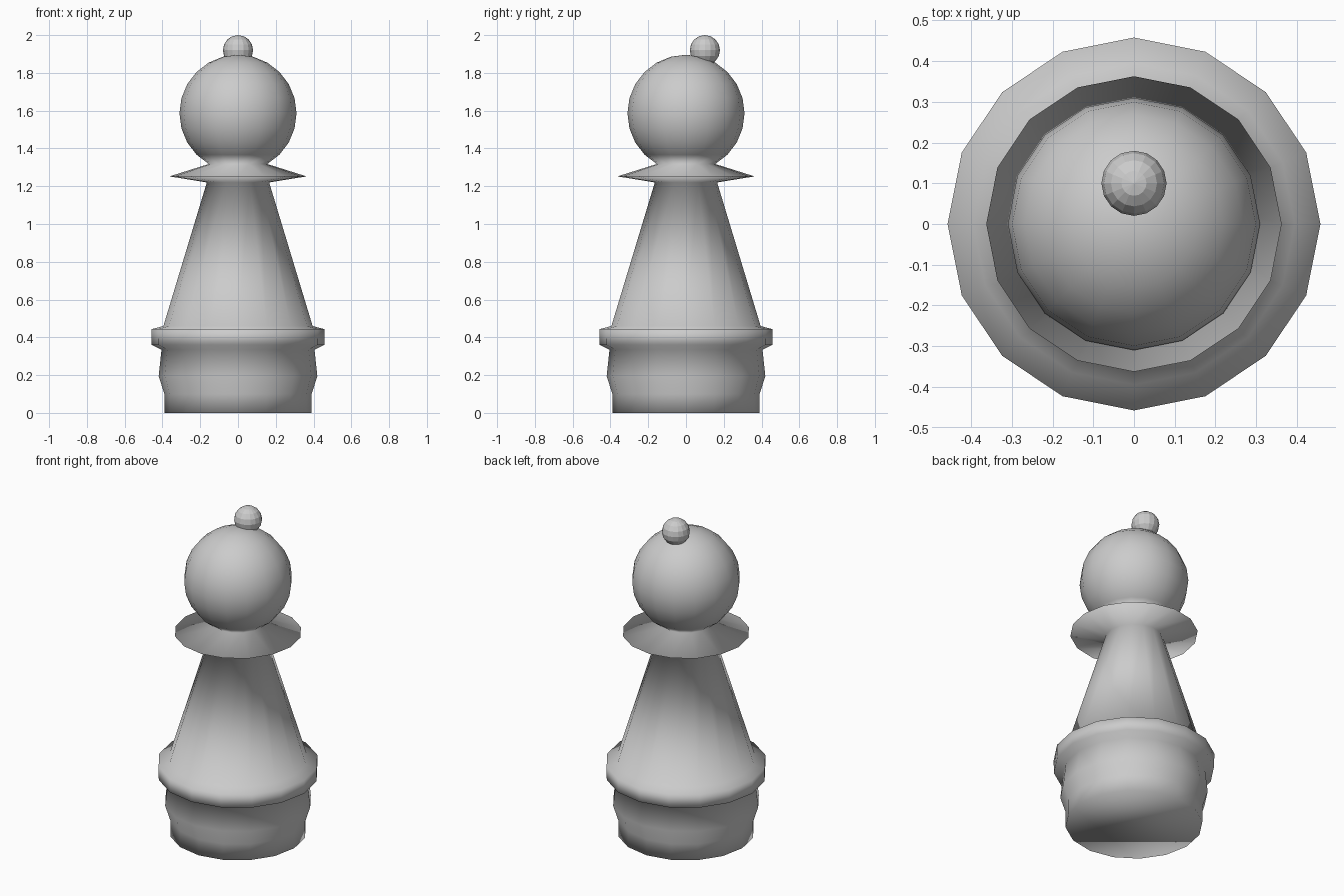
import bpy, bmesh, math

if "Cube" in bpy.data.objects:
    bpy.data.objects.remove(bpy.data.objects["Cube"])

SIDES = 16

grey = bpy.data.materials.new("light grey")
grey.diffuse_color = (0.6, 0.6, 0.6, 1)
grey.use_nodes = True
grey.node_tree.nodes["Principled BSDF"].inputs["Base Color"].default_value = grey.diffuse_color


def finish(bm, name, smooth):
    bmesh.ops.recalc_face_normals(bm, faces=bm.faces)
    for f in bm.faces:
        f.smooth = smooth
    mesh = bpy.data.meshes.new(name)
    bm.to_mesh(mesh)
    bm.free()
    mesh.materials.append(grey)
    obj = bpy.data.objects.new(name, mesh)
    bpy.context.collection.objects.link(obj)
    return obj


def lathe(name, profile):
    """Revolve (radius, height) points; the last point is the pole."""
    bm = bmesh.new()
    rings = []
    for r, z in profile[:-1]:
        rings.append([bm.verts.new((r * math.cos(2 * math.pi * i / SIDES),
                                    r * math.sin(2 * math.pi * i / SIDES), z))
                      for i in range(SIDES)])
    for a, b in zip(rings, rings[1:]):
        for i in range(SIDES):
            j = (i + 1) % SIDES
            bm.faces.new((a[i], a[j], b[j], b[i]))
    bm.faces.new(rings[0][::-1])
    pole = bm.verts.new((0, 0, profile[-1][1]))
    for i in range(SIDES):
        bm.faces.new((rings[-1][i], rings[-1][(i + 1) % SIDES], pole))
    return finish(bm, name, True)


# Body: stepped base, tapering stem, thin collar
profile = [(0.39, 0), (0.39, 0.1), (0.42, 0.195), (0.405, 0.335),
           (0.457, 0.36), (0.458, 0.443), (0.395, 0.46),
           (0.165, 1.22), (0.363, 1.252)]

# Round head continues from the neck up to the pole
for deg in range(150, -1, -15):
    t = math.radians(deg)
    profile.append((0.31 * math.sin(t), 1.586 + 0.31 * math.cos(t)))
lathe("pawn_body", profile)

# Small faceted ball set towards the back of the head
bm = bmesh.new()
bmesh.ops.create_uvsphere(bm, u_segments=16, v_segments=8, radius=0.08)
bmesh.ops.translate(bm, verts=bm.verts, vec=(0, 0.1, 1.92))
finish(bm, "top_ball", False)
